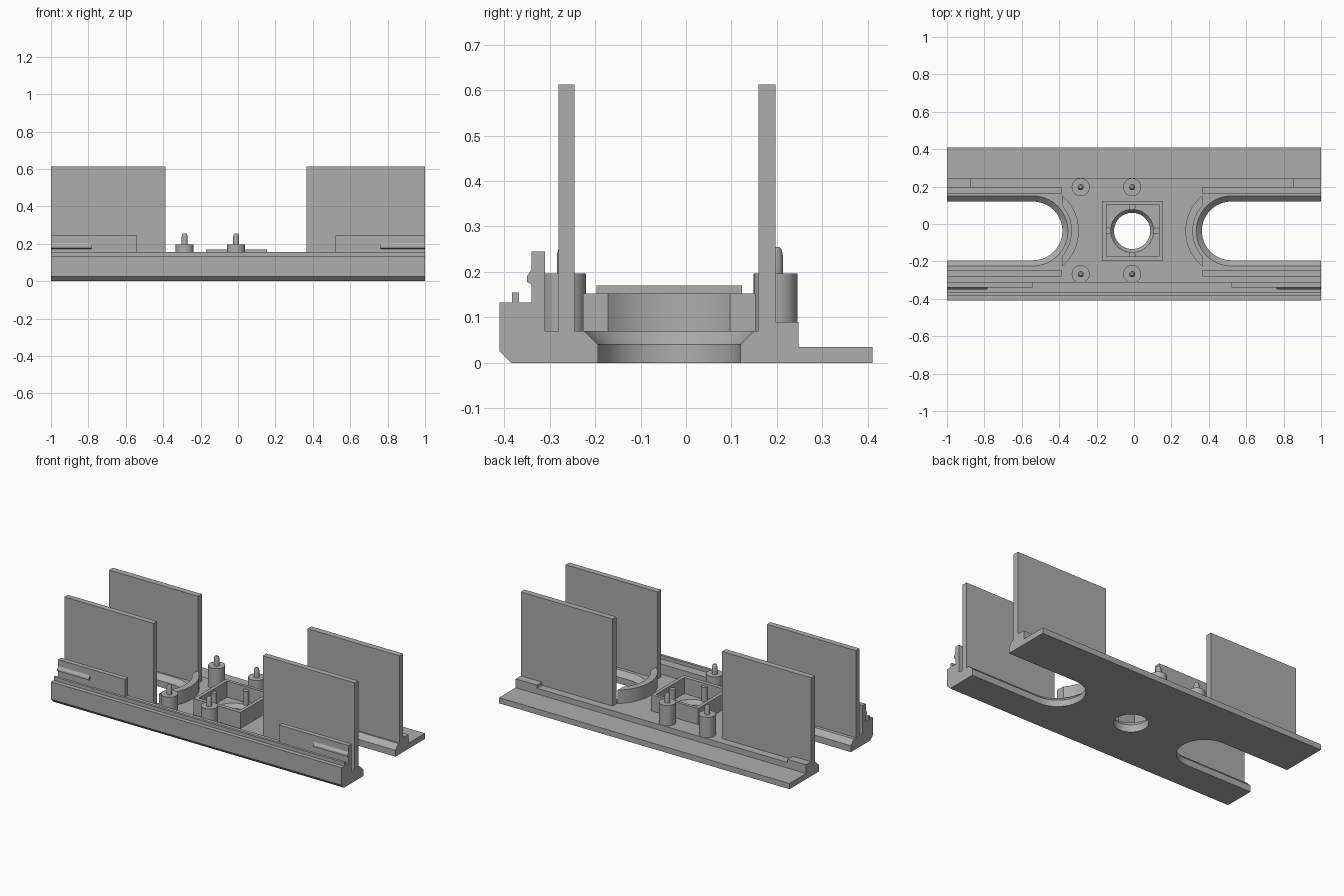
import bpy, bmesh, math

if "Cube" in bpy.data.objects:
    bpy.data.objects.remove(bpy.data.objects["Cube"])

CX, CY = -0.01, -0.037          # centre of the openings and the socket
FLOOR = 0.07

grey = bpy.data.materials.new("mid grey")
grey.diffuse_color = (0.42, 0.42, 0.42, 1)
grey.use_nodes = True
grey.node_tree.nodes["Principled BSDF"].inputs["Base Color"].default_value = grey.diffuse_color


def loft(name, rings, smooth=False):
    """Closed solid through a stack of equally long rings of 3D points."""
    bm = bmesh.new()
    vs = [[bm.verts.new(p) for p in ring] for ring in rings]
    n = len(vs[0])
    for a, b in zip(vs, vs[1:]):
        for i in range(n):
            j = (i + 1) % n
            bm.faces.new((a[i], a[j], b[j], b[i]))
    bm.faces.new(vs[0][::-1])
    bm.faces.new(vs[-1])
    bmesh.ops.recalc_face_normals(bm, faces=bm.faces[:])
    me = bpy.data.meshes.new(name)
    bm.to_mesh(me)
    bm.free()
    me.materials.append(grey)
    ob = bpy.data.objects.new(name, me)
    bpy.context.collection.objects.link(ob)
    if smooth:
        shade(ob)
    return ob


def shade(ob):
    bpy.ops.object.select_all(action='DESELECT')
    ob.select_set(True)
    bpy.context.view_layer.objects.active = ob
    bpy.ops.object.shade_smooth_by_angle(angle=math.radians(30))


def box(name, x0, x1, y0, y1, z0, z1):
    pts = [(x0, y0), (x1, y0), (x1, y1), (x0, y1)]
    return loft(name, [[(x, y, z) for x, y in pts] for z in (z0, z1)])


def along_x(name, profile, x0, x1):
    return loft(name, [[(x, y, z) for y, z in profile] for x in (x0, x1)])


def turned(name, x, y, steps, n=40):
    """Round solid from (radius, height) steps."""
    rings = [[(x + r * math.cos(2 * math.pi * i / n), y + r * math.sin(2 * math.pi * i / n), z)
              for i in range(n)] for r, z in steps]
    return loft(name, rings, True)


def cut(ob, cutter):
    m = ob.modifiers.new("cut", 'BOOLEAN')
    m.operation = 'DIFFERENCE'
    m.solver = 'EXACT'
    m.object = cutter
    bpy.context.view_layer.objects.active = ob
    bpy.ops.object.modifier_apply(modifier=m.name)
    bpy.data.objects.remove(cutter)


def arc(cx, r, a0, a1, side, n=32):
    return [(cx + side * r * math.cos(a0 + (a1 - a0) * i / n),
             CY + r * math.sin(a0 + (a1 - a0) * i / n)) for i in range(n + 1)]


# base plate with the front ridge and thin back shelf
base = along_x("base_plate", [
    (-.385, 0), (.41, 0), (.41, .035), (.247, .035), (.247, FLOOR), (-.31, FLOOR),
    (-.31, .133), (-.367, .133), (-.367, .155), (-.383, .155), (-.383, .133),
    (-.41, .133), (-.41, .025)], -1, 1)

# round-ended openings with a bevelled upper edge
for side in (-1, 1):
    cx = CX + side * 0.53
    rings = []
    for r, z in ((.157, -.1), (.157, .04), (.187, FLOOR), (.187, .1)):
        outline = [(side * 1.2, CY - r)] + arc(cx, r, -math.pi / 2, math.pi / 2, -side) \
            + [(side * 1.2, CY + r)]
        rings.append([(x, y, z) for x, y in outline])
    cut(base, loft("opening_cutter", rings))
cut(base, turned("hole_cutter", CX, CY, [(.097, -.1), (.097, .045), (.115, FLOOR), (.115, .1)], 48))
shade(base)

for side, tag in ((-1, "left"), (1, "right")):
    def span(inner):
        """x range from an inner edge out to the end of the plate."""
        return sorted((CX + side * inner, side * 1.0))

    # tall upright panels
    box(tag + "_front_panel", *span(.377), -.28, -.245, .06, .612)
    box(tag + "_back_panel", *span(.377), .16, .197, .06, .612)
    # raised end tab at the back
    box(tag + "_back_tab", *span(.863), .19, .247, .06, .09)
    # clip rail and its catch
    box(tag + "_clip_rail", *span(.53), -.34, -.31, .125, .245)
    along_x(tag + "_clip_catch", [(-.335, .17), (-.35, .178), (-.35, .19), (-.34, .205),
                                  (-.335, .205)], *span(.772))
    # curved guard wall around the opening
    cx = CX + side * 0.53
    ao, ai = math.acos(.155 / .245), math.acos(.155 / .205)
    ring = arc(cx, .245, -ao, ao, -side) + arc(cx, .205, ai, -ai, -side)
    loft(tag + "_curved_guard", [[(x, y, z) for x, y in ring] for z in (.06, .153)], True)

# mounting posts with pins
for x in (-.285, -.01):
    for y in (-.268, .197):
        turned("mounting_post", x, y, [(.048, .06), (.048, .197)])
        turned("post_pin", x, y, [(.016, .19), (.016, .237), (.013, .25), (.008, .255)], 24)

# square socket around the centre hole
socket = box("square_socket", -.17, .155, -.197, .123, .06, .17)
cut(socket, box("socket_cutter", -.148, .133, -.173, .104, 0, .3))

# small ribs on the inner socket walls
for i in range(4):
    a = i * math.pi / 2
    d = (math.cos(a), math.sin(a))
    mx, my = CX + d[0] * .13, CY + d[1] * .13
    turned("socket_rib", mx, my, [(.018, .06), (.018, .155)], 16)
